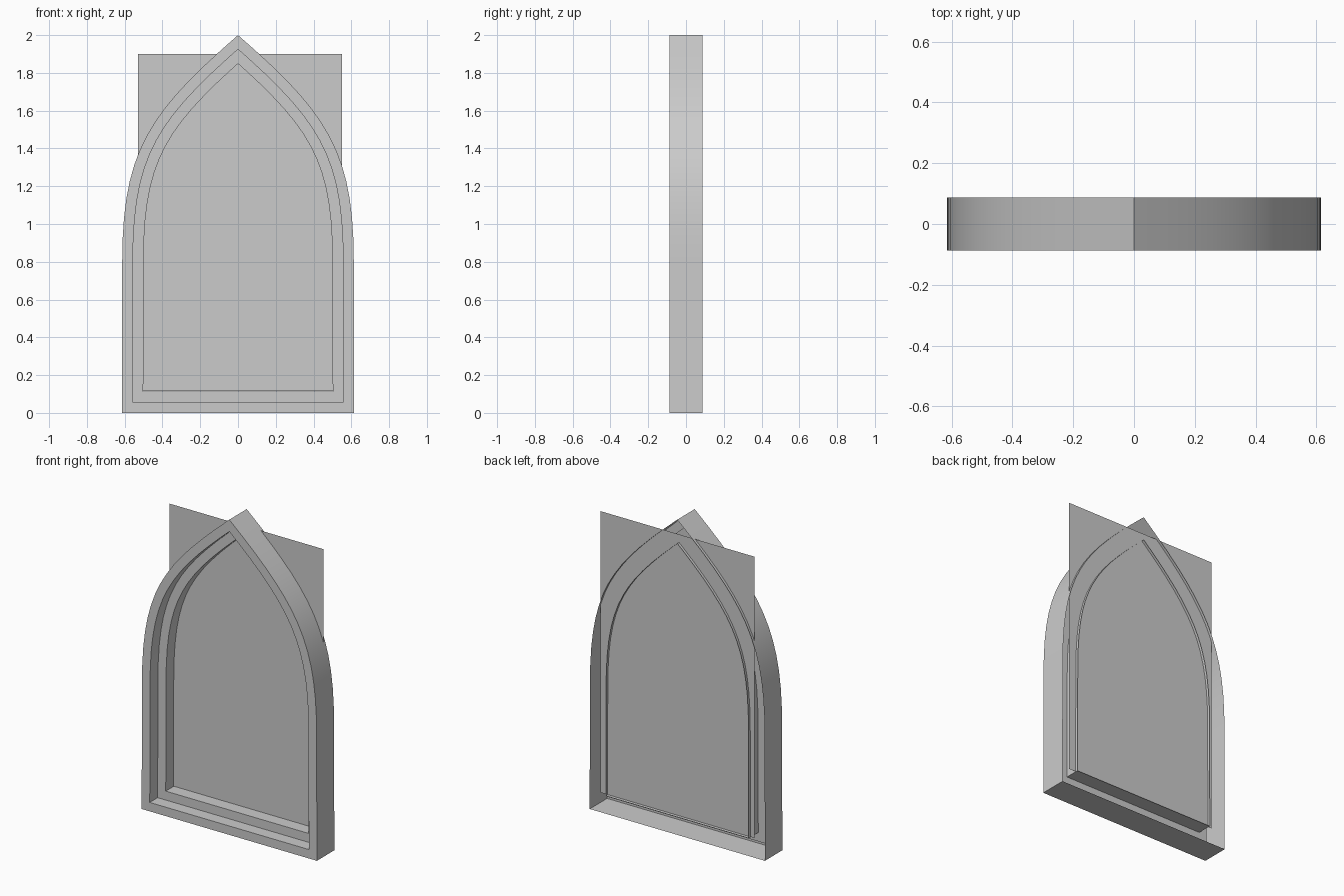
import bpy
import bmesh
from mathutils import Vector

if "Cube" in bpy.data.objects:
    bpy.data.objects.remove(bpy.data.objects["Cube"])

HALF_DEPTH = 0.0875   # frame runs from -HALF_DEPTH to +HALF_DEPTH in y
LEDGE_Y = -0.008
STEP = 0.0565
SEGMENTS = 14


def bezier(p0, p1, p2, p3, n):
    pts = []
    for i in range(n + 1):
        t = i / n
        s = 1 - t
        pts.append(p0 * s**3 + p1 * (3 * s * s * t) + p2 * (3 * s * t * t) + p3 * t**3)
    return pts


def arch_outline():
    # Right side from the foot to the apex, then mirrored down the left
    right = [Vector((0.615, 0))] + bezier(
        Vector((0.613, 0.8)), Vector((0.613, 1.39)),
        Vector((0.47, 1.59)), Vector((0, 2)), SEGMENTS)
    return right + [Vector((-p.x, p.y)) for p in reversed(right[:-1])]


def inset(points, d):
    # Mitred inward offset of a counter-clockwise outline
    result = []
    n = len(points)
    for i, p in enumerate(points):
        a = (p - points[i - 1]).normalized()
        b = (points[(i + 1) % n] - p).normalized()
        na, nb = Vector((-a.y, a.x)), Vector((-b.y, b.x))
        result.append(p + (na + nb) * (d / (1 + na.dot(nb))))
    return result


def make_object(name, bm):
    mesh = bpy.data.meshes.new(name)
    bm.to_mesh(mesh)
    bm.free()
    obj = bpy.data.objects.new(name, mesh)
    bpy.context.collection.objects.link(obj)
    return obj


# Stepped arch frame: open-backed shell lofted through (inset, y) profile
outline = arch_outline()
profile = [(0, HALF_DEPTH), (0, -HALF_DEPTH), (STEP, -HALF_DEPTH),
           (STEP, LEDGE_Y), (2 * STEP, LEDGE_Y), (2 * STEP, HALF_DEPTH)]
bm = bmesh.new()
rings = [[bm.verts.new((p.x, y, p.y)) for p in inset(outline, d)] for d, y in profile]
count = len(outline)
for r0, r1 in zip(rings, rings[1:]):
    for i in range(count):
        j = (i + 1) % count
        bm.faces.new((r0[i], r1[i], r1[j], r0[j]))
bm.normal_update()
# Outward means the front faces look towards -y
front = min(bm.faces, key=lambda f: f.calc_center_median().y)
if front.normal.y > 0:
    bmesh.ops.reverse_faces(bm, faces=bm.faces[:])
frame = make_object("arch_frame", bm)
bpy.context.view_layer.objects.active = frame
frame.select_set(True)
bpy.ops.object.shade_smooth_by_angle()

# Flat rectangular pane behind the opening
bm = bmesh.new()
corners = [(-0.53, 0.115), (0.55, 0.115), (0.55, 1.9), (-0.53, 1.9)]
bm.faces.new([bm.verts.new((x, 0.07, z)) for x, z in corners])
make_object("back_pane", bm)
